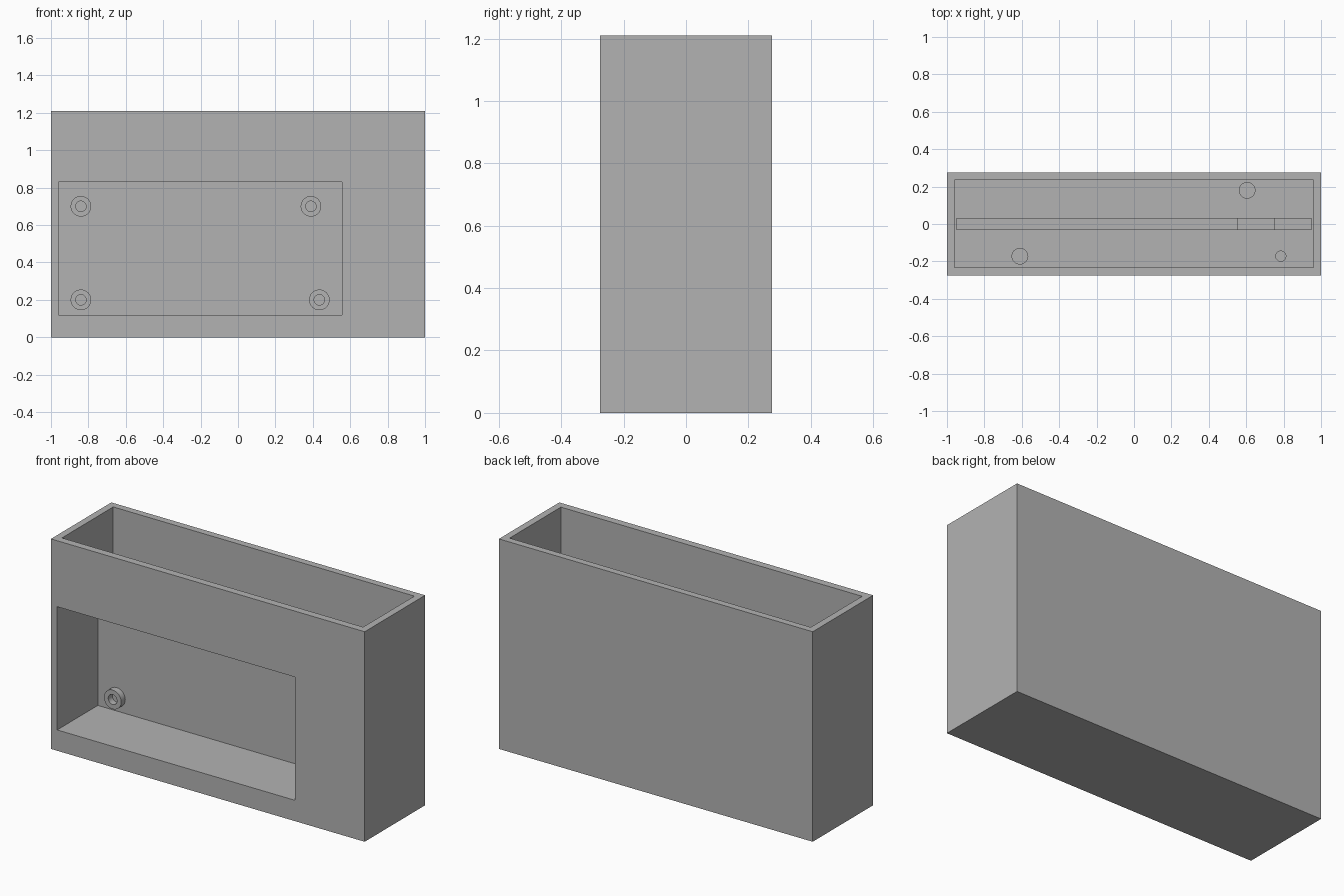
import bpy, bmesh, math
from mathutils import Matrix

if "Cube" in bpy.data.objects:
    bpy.data.objects.remove(bpy.data.objects["Cube"])

grey = bpy.data.materials.new("plain grey")
grey.use_nodes = True
grey.diffuse_color = (0.45, 0.45, 0.45, 1)
grey.node_tree.nodes["Principled BSDF"].inputs["Base Color"].default_value = (0.45, 0.45, 0.45, 1)


def finish(name, bm):
    mesh = bpy.data.meshes.new(name)
    bmesh.ops.recalc_face_normals(bm, faces=bm.faces)
    bm.to_mesh(mesh)
    bm.free()
    mesh.materials.append(grey)
    obj = bpy.data.objects.new(name, mesh)
    bpy.context.collection.objects.link(obj)
    return obj


def box(name, x, y, z):
    """Box spanning three (low, high) ranges."""
    bm = bmesh.new()
    bmesh.ops.create_cube(bm, size=1)
    for v in bm.verts:
        v.co = [lo + (c + 0.5) * (hi - lo) for c, (lo, hi) in zip(v.co, (x, y, z))]
    return finish(name, bm)


def rod(name, x, y, radius, z):
    """Vertical cylinder spanning a height range."""
    bm = bmesh.new()
    bmesh.ops.create_cone(bm, cap_ends=True, segments=32, radius1=radius, radius2=radius,
                          depth=z[1] - z[0], matrix=Matrix.Translation((x, y, sum(z) / 2)))
    return finish(name, bm)


def standoff(name, x, z, front, back):
    """Hollow round mount facing the front, with a blind screw hole."""
    bm = bmesh.new()
    profile = [(0.055, back), (0.055, front), (0.028, front), (0.028, back)]
    rings = [bm.verts.new((x + r, y, z)) for r, y in profile]
    edges = [bm.edges.new((rings[i], rings[(i + 1) % 4])) for i in range(4)]
    bmesh.ops.spin(bm, geom=rings + edges, cent=(x, 0, z), axis=(0, 1, 0),
                   angle=math.tau, steps=32)
    bmesh.ops.remove_doubles(bm, verts=bm.verts, dist=0.0001)
    return finish(name, bm)


# Main case
W, D, H = 1.0, 0.275, 1.21
FLOOR, CEILING, SILL, BACK = 0.87, 0.83, 0.12, 0.1
case = box("case", (-W, W), (-D, D), (0, H))

# Tray open at the top, front recess, floor slot and pipe holes
cutters = [
    box("tray_cutter", (-0.96, 0.96), (-0.232, 0.235), (FLOOR, H + 0.1)),
    box("recess_cutter", (-0.96, 0.555), (-D - 0.1, BACK), (SILL, CEILING)),
    box("slot_cutter", (-0.95, 0.55), (-0.03, 0.03), (0.8, 0.9)),
    box("slot_step_cutter", (0.55, 0.75), (-0.03, 0.03), (0.84, 0.9)),
    box("slot_end_cutter", (0.75, 0.95), (-0.03, 0.03), (0.8, 0.9)),
    rod("front_hole_cutter", -0.61, -0.172, 0.042, (0.8, 0.9)),
    rod("back_hole_cutter", 0.605, 0.18, 0.042, (0.7, 0.9)),
    rod("small_hole_cutter", 0.785, -0.172, 0.027, (0.7, 0.9)),
]
for cutter in cutters:
    mod = case.modifiers.new(cutter.name, "BOOLEAN")
    mod.operation = "DIFFERENCE"
    mod.solver = "EXACT"
    mod.object = cutter

# Apply the cuts, then drop the helpers
bpy.context.view_layer.update()
cut = bpy.data.meshes.new_from_object(case.evaluated_get(bpy.context.evaluated_depsgraph_get()))
case.modifiers.clear()
case.data = cut
for cutter in cutters:
    bpy.data.objects.remove(cutter)

# Lower panel on the back of the recess
box("recess_panel", (-0.96, 0.555), (BACK - 0.005, BACK + 0.01), (SILL, 0.63))

# Mounts on the back of the recess
mounts = {"lower_right": (-0.84, 0.2), "upper_right": (-0.84, 0.7),
          "upper_left": (0.39, 0.7), "lower_left": (0.435, 0.2)}
for place, (x, z) in mounts.items():
    mount = standoff(place + "_mount", x, z, 0.058, BACK)
    bpy.ops.object.select_all(action="DESELECT")
    mount.select_set(True)
    bpy.context.view_layer.objects.active = mount
    bpy.ops.object.shade_smooth_by_angle(angle=math.radians(30))
